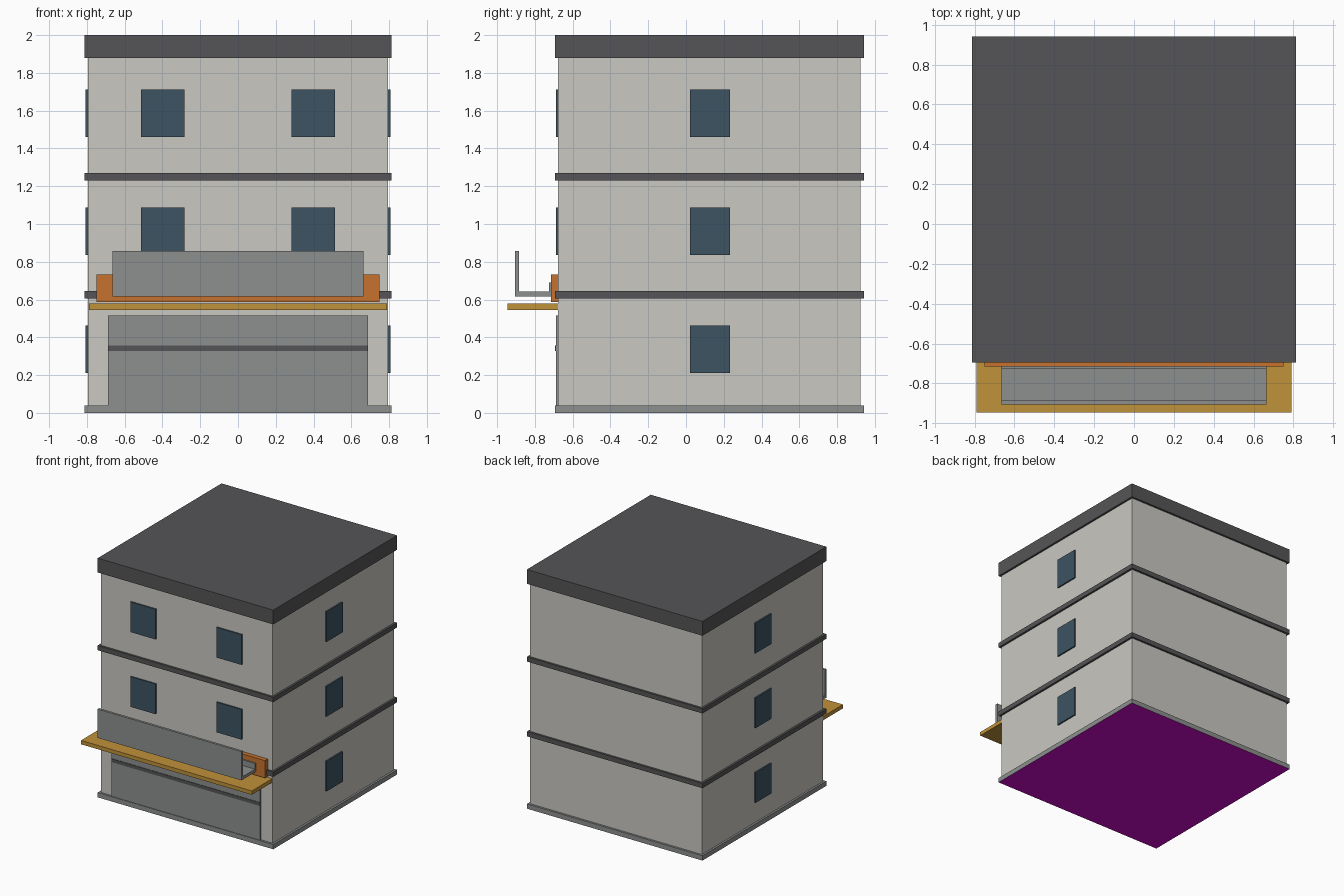
import bpy
import bmesh

cube = bpy.data.objects.get("Cube")
if cube:
    bpy.data.objects.remove(cube, do_unlink=True)


def material(name, r, g, b):
    m = bpy.data.materials.new(name)
    m.use_nodes = True
    m.diffuse_color = (r, g, b, 1)
    m.node_tree.nodes["Principled BSDF"].inputs["Base Color"].default_value = (r, g, b, 1)
    return m


WALL = material("wall_beige", 0.59, 0.58, 0.54)
DARK = material("dark_grey", 0.091, 0.091, 0.095)
GREY = material("mid_grey", 0.27, 0.28, 0.275)
GLASS = material("window_blue", 0.047, 0.087, 0.122)
YELLOW = material("awning_yellow", 0.53, 0.287, 0.042)
ORANGE = material("sign_orange", 0.565, 0.171, 0.027)
MAGENTA = material("underside_magenta", 0.607, 0.003, 0.607)


def finish(name, bm, mats):
    bmesh.ops.recalc_face_normals(bm, faces=bm.faces)
    mesh = bpy.data.meshes.new(name)
    bm.to_mesh(mesh)
    bm.free()
    for m in mats:
        mesh.materials.append(m)
    obj = bpy.data.objects.new(name, mesh)
    bpy.context.collection.objects.link(obj)
    return obj


def box(name, xs, ys, zs, *mats):
    """Axis-aligned box; a second material goes on the underside."""
    bm = bmesh.new()
    bmesh.ops.create_cube(bm, size=1)
    for v in bm.verts:
        v.co = [r[0] if c < 0 else r[1] for c, r in zip(v.co, (xs, ys, zs))]
    if len(mats) > 1:
        for f in bm.faces:
            f.material_index = int(f.normal.z < -0.5)
    return finish(name, bm, mats)


def extrude_x(name, profile, half, mat):
    """Side profile (y, z) swept from -half to half along x."""
    bm = bmesh.new()
    face = bm.faces.new([bm.verts.new((-half, y, z)) for y, z in profile])
    new = bmesh.ops.extrude_face_region(bm, geom=[face])["geom"]
    verts = [v for v in new if isinstance(v, bmesh.types.BMVert)]
    bmesh.ops.translate(bm, verts=verts, vec=(2 * half, 0, 0))
    return finish(name, bm, [mat])


# Main block, base slab, floor bands and roof
W, FRONT, BACK = 0.795, -0.677, 0.925
RIM = 0.017


def ledge(name, z0, z1, *mats):
    box(name, (-W - RIM, W + RIM), (FRONT - RIM, BACK + RIM), (z0, z1), *mats)


box("building_walls", (-W, W), (FRONT, BACK), (0.03, 1.9), WALL)
ledge("base_slab", 0, 0.04, GREY, MAGENTA)
ledge("lower_floor_band", 0.605, 0.645, DARK)
ledge("upper_floor_band", 1.23, 1.27, DARK)
ledge("roof_slab", 1.88, 2.0, DARK)

# Windows: one per floor on each side, two per upper floor at the front
T = 0.012
for floor in range(3):
    z = 0.21 + 0.625 * floor
    for side, sign in (("left", 1), ("right", -1)):
        outer = sorted((sign * (W - T), sign * (W + T)))
        box(f"{side}_side_window_{floor}", outer, (0.02, 0.232), (z, z + 0.252), GLASS)
        if floor:
            span = sorted((sign * 0.282, sign * 0.514))
            box(f"front_{side}_window_{floor}", span, (FRONT - T, FRONT + T),
                (z, z + 0.252), GLASS)

# Shop shutter with its dark rail
box("shop_shutter", (-0.687, 0.687), (FRONT - T, FRONT + T), (0.035, 0.515), GREY)
box("shutter_rail", (-0.687, 0.687), (FRONT - 0.016, FRONT), (0.328, 0.356), DARK)

# Awning, sign board and open-ended balcony
box("awning", (-0.79, 0.79), (-0.946, FRONT + T), (0.546, 0.578), YELLOW)
box("sign_board", (-0.75, 0.75), (-0.714, FRONT + T), (0.587, 0.732), ORANGE)
extrude_x("balcony", [(-0.905, 0.617), (-0.714, 0.617), (-0.714, 0.69), (-0.725, 0.69),
                      (-0.725, 0.642), (-0.885, 0.642), (-0.885, 0.858), (-0.905, 0.858)],
          0.665, GREY)
